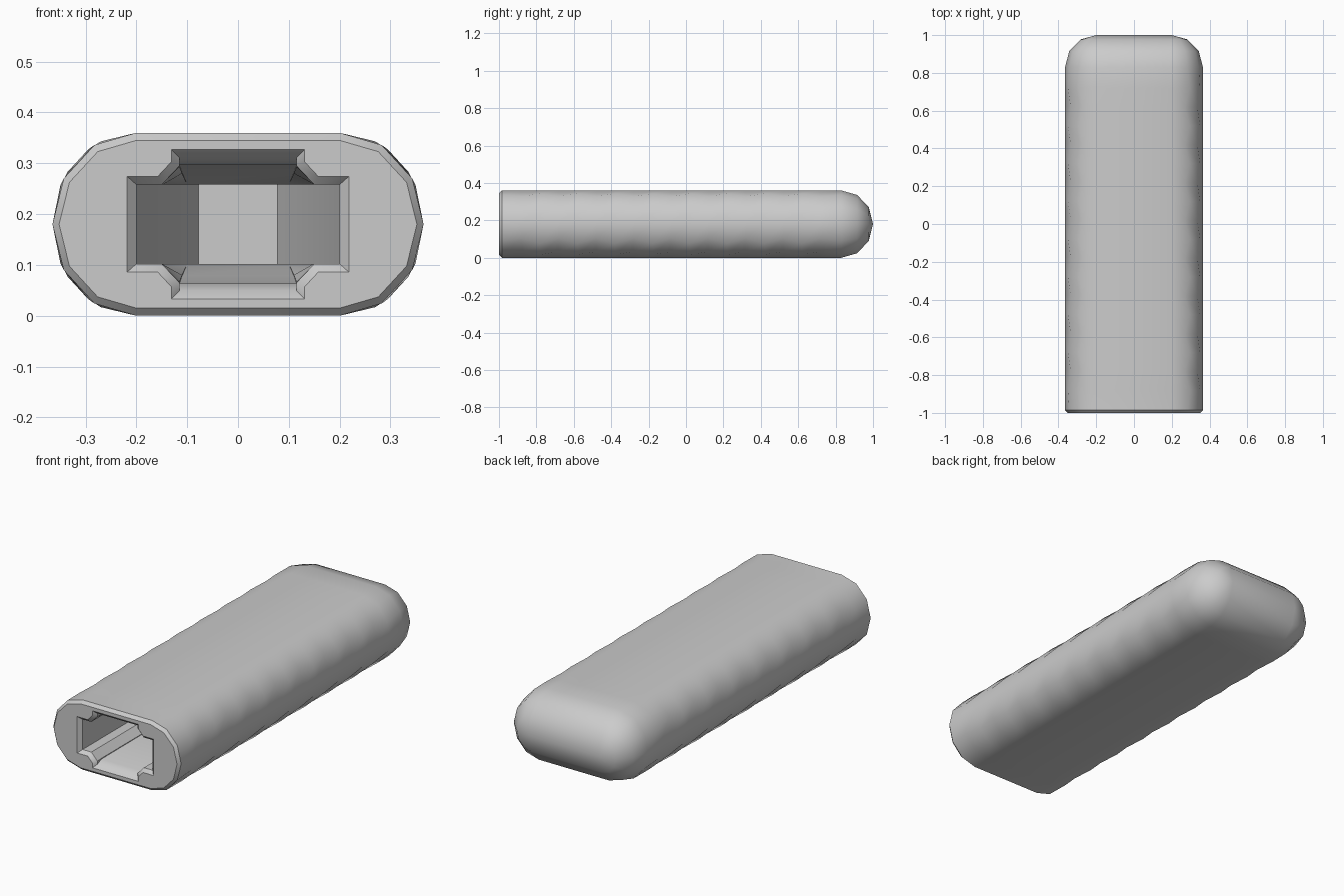
import bpy, bmesh
from math import sin, cos, radians

cube = bpy.data.objects.get("Cube")
if cube:
    bpy.data.objects.remove(cube, do_unlink=True)

MID_Z = 0.18        # centre height
CORE = 0.2          # half width of the flat top and bottom
RX, RZ = 0.165, 0.18
CAP_Y = 0.83

grey = bpy.data.materials.new("plain grey")
grey.use_nodes = True
grey.diffuse_color = (0.6, 0.6, 0.6, 1)
grey.node_tree.nodes["Principled BSDF"].inputs["Base Color"].default_value = (0.6, 0.6, 0.6, 1)

bm = bmesh.new()


def ring(quarter, y):
    """Mirror a quarter outline into a closed ring of vertices at depth y."""
    right = quarter + [(x, -z) for x, z in reversed(quarter)]
    top, bottom = right[:len(quarter)], right[len(quarter):]
    left_top = [(-x, z) for x, z in reversed(top)]
    left_bottom = [(-x, z) for x, z in reversed(bottom)]
    return [bm.verts.new((x, y, z + MID_Z)) for x, z in top + left_top + left_bottom + bottom]


def skin(rings):
    for a, b in zip(rings, rings[1:]):
        n = len(a)
        for i in range(n):
            j = (i + 1) % n
            bm.faces.new((a[i], a[j], b[j], b[i]))


def oval(rx, rz, wobble=0):
    angles = [0, 30 + wobble, 60 + wobble, 90]
    return [(CORE + rx * cos(radians(t)), rz * sin(radians(t))) for t in angles]


def socket(width, height, slant, notch, shoulder, top):
    return [(width, height), (slant, height), (notch, shoulder), (notch, top)]


# Outer shell: chamfered mouth, faintly faceted sides, rounded far end
shell = [ring(oval(RX - 0.013, RZ - 0.015), -1), ring(oval(RX, RZ), -0.985)]
for i in range(17):
    shell.append(ring(oval(RX, RZ, 5 if i % 2 else -5), -0.88 + i * 0.1))
for t in (0, 30, 60, 90):
    c = cos(radians(t))
    shell.append(ring(oval(RX * c, RZ * c), CAP_Y + (1 - CAP_Y) * sin(radians(t))))
skin(shell)

# Inner socket: chamfered opening, notch lip, fading notches, tapered end
H = 0.078
inner = [
    ring(socket(0.218, 0.094, 0.158, 0.131, 0.123, 0.147), -1),
    ring(socket(CORE, H, 0.15, 0.115, 0.115, 0.131), -0.982),
    ring(socket(CORE, H, 0.15, 0.115, 0.113, 0.117), -0.95),
    ring(socket(CORE, H, 0.15, 0.115, 0.113, 0.116), -0.6),
    ring(socket(CORE, H, 0.148, 0.11, 0.1, 0.102), -0.45),
    ring(socket(CORE, H, 0.145, 0.1, H, H), -0.3),
    ring(socket(CORE, H, 0.145, 0.1, H, H), 0.1),
    ring(socket(0.078, H, 0.06, 0.04, H, H), 0.5),
]
skin(inner)
bm.faces.new(inner[-1])

# Flat front rim between the shell and the socket
bmesh.ops.remove_doubles(bm, verts=bm.verts[:], dist=0.0005)
rim = [e for e in bm.edges if e.is_boundary and all(v.co.y < -0.999 for v in e.verts)]
bmesh.ops.triangle_fill(bm, edges=rim, use_beauty=True, use_dissolve=False)
bmesh.ops.recalc_face_normals(bm, faces=bm.faces[:])

mesh = bpy.data.meshes.new("case_body")
bm.to_mesh(mesh)
bm.free()
mesh.materials.append(grey)
case = bpy.data.objects.new("case_body", mesh)
bpy.context.collection.objects.link(case)
bpy.ops.object.select_all(action="DESELECT")
case.select_set(True)
bpy.context.view_layer.objects.active = case
bpy.ops.object.shade_smooth_by_angle(angle=radians(36))
